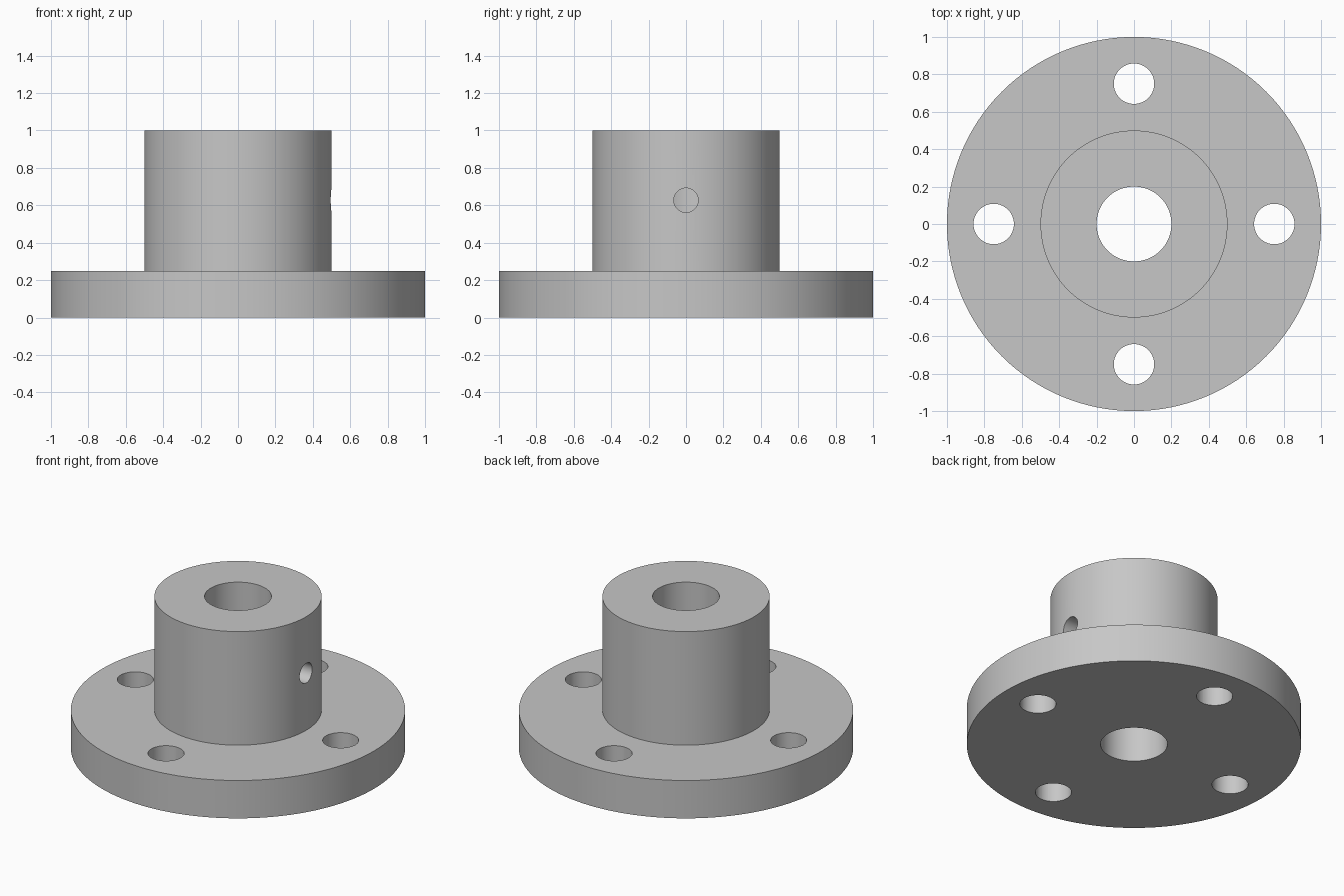
import bpy
import bmesh
from math import radians, pi
from mathutils import Matrix, Vector

cube = bpy.data.objects.get("Cube")
if cube:
    bpy.data.objects.remove(cube, do_unlink=True)

grey = bpy.data.materials.new("machined grey")
grey.use_nodes = True
colour = (0.57, 0.57, 0.57, 1)
grey.diffuse_color = colour
grey.node_tree.nodes["Principled BSDF"].inputs["Base Color"].default_value = colour


def add_object(name, bm):
    bmesh.ops.recalc_face_normals(bm, faces=bm.faces)
    mesh = bpy.data.meshes.new(name)
    bm.to_mesh(mesh)
    bm.free()
    mesh.materials.append(grey)
    obj = bpy.data.objects.new(name, mesh)
    bpy.context.collection.objects.link(obj)
    return obj


def lathe(name, profile, steps):
    """Spin a closed (radius, height) outline around the z axis."""
    bm = bmesh.new()
    verts = [bm.verts.new((r, 0, z)) for r, z in profile]
    edges = [bm.edges.new((v, verts[(i + 1) % len(verts)]))
             for i, v in enumerate(verts)]
    bmesh.ops.spin(bm, geom=verts + edges, cent=(0, 0, 0), axis=(0, 0, 1),
                   angle=2 * pi, steps=steps, use_merge=True)
    bmesh.ops.remove_doubles(bm, verts=bm.verts, dist=1e-5)
    return add_object(name, bm)


def drill(target, radius, depth, matrix):
    """Cut a round hole along the local z axis of the given matrix."""
    bm = bmesh.new()
    bmesh.ops.create_cone(bm, cap_ends=True, segments=64, radius1=radius,
                          radius2=radius, depth=depth, matrix=matrix)
    cutter = add_object("hole_cutter", bm)
    cutter.hide_render = True
    mod = target.modifiers.new("hole", "BOOLEAN")
    mod.operation = "DIFFERENCE"
    mod.solver = "EXACT"
    mod.object = cutter
    bpy.ops.object.modifier_apply(modifier=mod.name)
    bpy.data.objects.remove(cutter, do_unlink=True)


# Flange disc, hub and central bore in one turned outline
flange = lathe("flanged_hub", [(0.2, 0), (1, 0), (1, 0.25), (0.5, 0.25),
                               (0.5, 1), (0.2, 1)], 128)
bpy.ops.object.select_all(action="DESELECT")
bpy.context.view_layer.objects.active = flange
flange.select_set(True)

# Four bolt holes through the flange
for i in range(4):
    centre = Matrix.Rotation(i * pi / 2, 4, "Z") @ Vector((0.75, 0, 0.125))
    drill(flange, 0.108, 0.5, Matrix.Translation(centre))

# Set screw hole from the left side into the bore
drill(flange, 0.065, 0.6,
      Matrix.Translation((0.35, 0, 0.627)) @ Matrix.Rotation(pi / 2, 4, "Y"))

bpy.ops.object.shade_smooth_by_angle(angle=radians(30))
